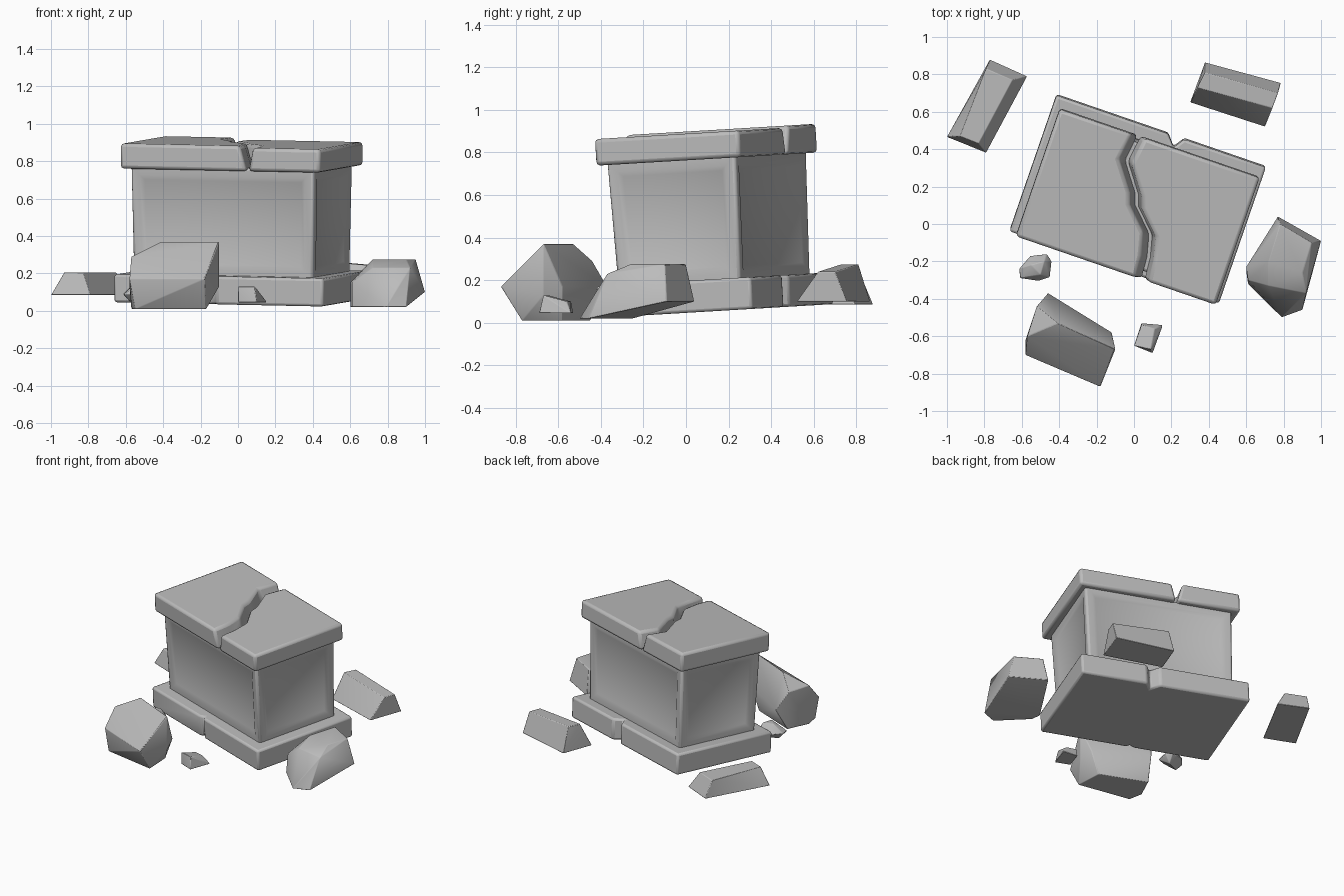
import bpy, bmesh
from math import radians
from mathutils import Matrix

old = bpy.data.objects.get("Cube")
if old:
    bpy.data.objects.remove(old)

stone = bpy.data.materials.new("grey stone")
stone.use_nodes = True
GREY = (0.5, 0.5, 0.5, 1)
stone.diffuse_color = GREY
stone.node_tree.nodes["Principled BSDF"].inputs["Base Color"].default_value = GREY

# The block sits turned and leaning slightly forward
LEAN = (Matrix.Translation((0.02, 0.14, 0.055))
        @ Matrix.Rotation(radians(3.4), 4, 'X')
        @ Matrix.Rotation(radians(-19), 4, 'Z'))


def finish(name, bm, bevel, matrix=Matrix(), limit=30):
    """Turn a bmesh into a stone object with worn edges."""
    bmesh.ops.recalc_face_normals(bm, faces=bm.faces)
    mesh = bpy.data.meshes.new(name)
    bm.to_mesh(mesh)
    bm.free()
    mesh.materials.append(stone)
    obj = bpy.data.objects.new(name, mesh)
    bpy.context.collection.objects.link(obj)
    obj.matrix_world = matrix
    mod = obj.modifiers.new("worn edges", 'BEVEL')
    mod.width = bevel
    mod.segments = 2
    mod.limit_method = 'ANGLE'
    mod.angle_limit = radians(limit)
    bpy.ops.object.select_all(action='DESELECT')
    obj.select_set(True)
    bpy.context.view_layer.objects.active = obj
    bpy.ops.object.shade_smooth_by_angle(angle=radians(35))


def prism(name, low, high, z0, z1, bevel):
    """Slab between two matching outlines."""
    bm = bmesh.new()
    a = [bm.verts.new((x, y, z0)) for x, y in low]
    b = [bm.verts.new((x, y, z1)) for x, y in high]
    bm.faces.new(a[::-1])
    bm.faces.new(b)
    for i in range(len(a)):
        j = (i + 1) % len(a)
        bm.faces.new((a[i], a[j], b[j], b[i]))
    finish(name, bm, bevel, LEAN)


def rubble(name, points, bevel=0.004):
    """Broken stone as the hull of its corners."""
    bm = bmesh.new()
    for p in points:
        bm.verts.new(p)
    bmesh.ops.convex_hull(bm, input=bm.verts)
    bmesh.ops.dissolve_limit(bm, angle_limit=radians(7), verts=bm.verts, edges=bm.edges)
    finish(name, bm, bevel)


def at(z, *corners):
    return [(x, y, z) for x, y in corners]


# Base slab, notched at the front and back
L, W = 0.592, 0.385
base = [(-L, -W), (-.06, -W), (-.03, .02 - W), (-.01, -W), (L, -W),
        (L, W), (.13, W), (.09, W - .06), (.04, W), (-L, W)]
prism("base_slab", base, base, 0, .15, .015)

# Body, slightly wider at the top, with a shallow soft panel on each side
bm = bmesh.new()
bmesh.ops.create_cube(bm, size=1)
for v in bm.verts:
    wide, deep = (1.035, .64) if v.co.z > 0 else (1.015, .61)
    v.co = (v.co.x * wide, v.co.y * deep, v.co.z * .6 + .43)
bm.normal_update()
sides = [f for f in bm.faces if abs(f.normal.z) < .5]
bmesh.ops.inset_individual(bm, faces=sides, thickness=.07)
bmesh.ops.inset_individual(bm, faces=sides, thickness=.035, depth=-.014)
finish("body", bm, .015, LEAN, 50)

# Lid in two halves along a zigzag crack that narrows downward
L, W = .565, .36
crack = [(.11, -W), (.10, -.24), (.07, -.12), (-.05, 0),
         (-.07, .06), (-.18, .21), (-.16, W)]


def shifted(d):
    return [(x + d, y) for x, y in crack]


def left_half(d):
    return [(-L, -W)] + shifted(d) + [(-L, W)]


def right_half(d):
    return [(L, W)] + shifted(d)[::-1] + [(L, -W)]


prism("lid_left", left_half(.04), left_half(0), .715, .85, .018)
prism("lid_right", right_half(.05), right_half(.075), .715, .84, .018)

# Rubble around the block
rubble("rubble_front_large",
       at(.17, (-.58, -.70), (-.18, -.87), (-.46, -.37), (-.12, -.58))
       + at(.37, (-.1, -.67), (-.41, -.53))
       + at(.29, (-.11, -.63), (-.57, -.6), (-.52, -.44))
       + at(.13, (-.1, -.67), (-.58, -.62))
       + at(.01, (-.57, -.6), (-.17, -.77), (-.18, -.58), (-.5, -.45), (-.55, -.7)))
rubble("rubble_right",
       at(.275, (.95, -.1), (.78, 0), (.72, -.2), (.9, -.26))
       + at(.23, (.92, -.37), (.72, -.33))
       + at(.15, (.61, -.3), (.6, -.23))
       + at(.1, (.77, .04), (1, -.09))
       + at(.02, (.9, -.46), (.79, -.5), (.61, -.32), (.6, -.25)))
rubble("rubble_back_right",
       at(.1, (.38, .865), (.785, .755), (.7, .52), (.3, .65))
       + at(.275, (.38, .81), (.34, .73))
       + at(.24, (.77, .7), (.74, .62)))
rubble("rubble_back_left",
       at(.085, (-.77, .88), (-.57, .79), (-.79, .38), (-1, .465))
       + at(.205, (-.79, .83), (-.65, .77), (-.83, .43), (-.93, .47)))
rubble("rubble_small_front",
       at(.045, (.04, -.53), (.155, -.54), (.1, -.69), (0, -.65))
       + at(.13, (0, -.65), (.09, -.67))
       + at(.1, (.04, -.54), (.11, -.56)))
rubble("rubble_small_left",
       at(.09, (-.465, -.16), (-.44, -.2), (-.45, -.285), (-.51, -.305),
          (-.61, -.29), (-.615, -.24), (-.555, -.17))
       + at(.15, (-.48, -.2), (-.55, -.22), (-.5, -.27))
       + at(.04, (-.48, -.21), (-.57, -.25)))
